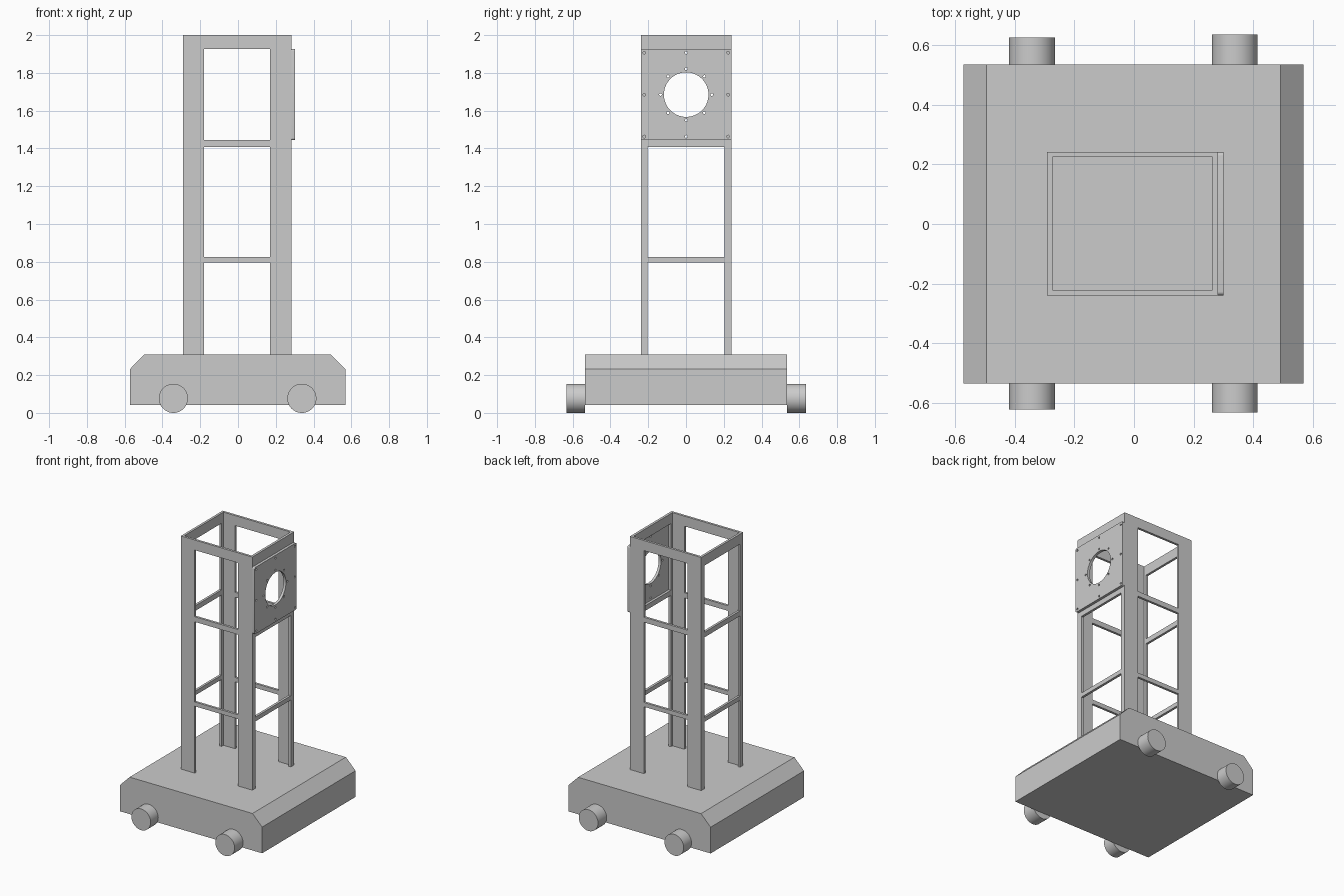
import bpy, bmesh, math
from mathutils import Matrix, Vector

if "Cube" in bpy.data.objects:
    bpy.data.objects.remove(bpy.data.objects["Cube"], do_unlink=True)

grey = bpy.data.materials.new("plain grey")
grey.use_nodes = True
colour = (0.6, 0.6, 0.6, 1)
grey.diffuse_color = colour
grey.node_tree.nodes["Principled BSDF"].inputs["Base Color"].default_value = colour


def finish(name, bm):
    bmesh.ops.recalc_face_normals(bm, faces=bm.faces)
    mesh = bpy.data.meshes.new(name)
    bm.to_mesh(mesh)
    bm.free()
    mesh.materials.append(grey)
    obj = bpy.data.objects.new(name, mesh)
    bpy.context.collection.objects.link(obj)
    return obj


def add_box(bm, x, y, z):
    centre = Vector((sum(x) / 2, sum(y) / 2, sum(z) / 2))
    size = Matrix.Diagonal((x[1] - x[0], y[1] - y[0], z[1] - z[0], 1))
    bmesh.ops.create_cube(bm, size=1, matrix=Matrix.Translation(centre) @ size)


def add_cylinder(bm, centre, radius, depth, axis, sides):
    turn = Matrix.Rotation(math.pi / 2, 4, "Y" if axis == "x" else "X")
    bmesh.ops.create_cone(bm, cap_ends=True, segments=sides, radius1=radius, radius2=radius,
                          depth=depth, matrix=Matrix.Translation(centre) @ turn)


def cut(obj, bm):
    """Subtract the shapes in bm from obj."""
    cutter = finish("cutter", bm)
    cutter.hide_render = True
    mod = obj.modifiers.new("cut", "BOOLEAN")
    mod.operation, mod.solver, mod.object = "DIFFERENCE", "EXACT", cutter
    bpy.context.view_layer.update()
    result = bpy.data.meshes.new_from_object(obj.evaluated_get(bpy.context.evaluated_depsgraph_get()))
    obj.modifiers.clear()
    obj.data = result
    bpy.data.objects.remove(cutter, do_unlink=True)


def smooth(obj):
    bpy.ops.object.select_all(action="DESELECT")
    obj.select_set(True)
    bpy.context.view_layer.objects.active = obj
    bpy.ops.object.shade_smooth_by_angle(angle=math.radians(30))


# Base with two sloped upper edges
bm = bmesh.new()
profile = [(-0.572, 0.042), (0.568, 0.042), (0.568, 0.232), (0.491, 0.31), (-0.495, 0.31), (-0.572, 0.232)]
face = bm.faces.new([bm.verts.new((x, -0.535, z)) for x, z in profile])
side = bmesh.ops.extrude_face_region(bm, geom=[face])
bmesh.ops.translate(bm, verts=[v for v in side["geom"] if isinstance(v, bmesh.types.BMVert)], vec=(0, 1.07, 0))
finish("base", bm)

# Wheels on the front and back of the base
for side_name, x, front_end, back_end in (("right", -0.342, -0.622, 0.625), ("left", 0.338, -0.632, 0.635)):
    for end_name, inner, outer in (("front", -0.535, front_end), ("back", 0.535, back_end)):
        bm = bmesh.new()
        add_cylinder(bm, (x, (inner + outer) / 2, 0.077), 0.077, abs(outer - inner), "y", 48)
        smooth(finish(f"{end_name}_{side_name}_wheel", bm))

# Hollow tower frame with three windows on each side
bm = bmesh.new()
add_box(bm, (-0.291, 0.282), (-0.239, 0.241), (0.31, 2))
tower = finish("tower_frame", bm)
bm = bmesh.new()
add_box(bm, (-0.274, 0.264), (-0.222, 0.224), (0.2, 2.1))
cut(tower, bm)
windows = ((0.2, 0.795), (0.826, 1.407), (1.444, 1.927))
for x, y in (((-0.18, 0.169), (-1, 1)), ((-1, 1), (-0.203, 0.203))):
    bm = bmesh.new()
    for z in windows:
        add_box(bm, x, y, z)
    cut(tower, bm)

# Mounting panel with rounded corners
middle = 1.685
bm = bmesh.new()
add_box(bm, (0.282, 0.301), (-0.239, 0.241), (1.444, 1.927))
corners = [e for e in bm.edges if abs(e.verts[0].co.x - e.verts[1].co.x) > 0.01]
bmesh.ops.bevel(bm, geom=corners, offset=0.012, segments=5, profile=0.5, affect="EDGES")
panel = finish("mounting_panel", bm)

# Large opening, ring of bolt holes and holes along the panel border
bm = bmesh.new()
add_cylinder(bm, (0.29, 0.001, middle), 0.118, 0.1, "x", 64)
for i in range(8):
    a = i * math.pi / 4
    add_cylinder(bm, (0.29, 0.001 + 0.136 * math.cos(a), middle + 0.136 * math.sin(a)), 0.007, 0.1, "x", 16)
for i in (-1, 0, 1):
    for j in (-1, 0, 1):
        if i or j:
            add_cylinder(bm, (0.29, 0.001 + 0.222 * i, middle + 0.222 * j), 0.007, 0.1, "x", 16)
cut(panel, bm)
smooth(panel)
